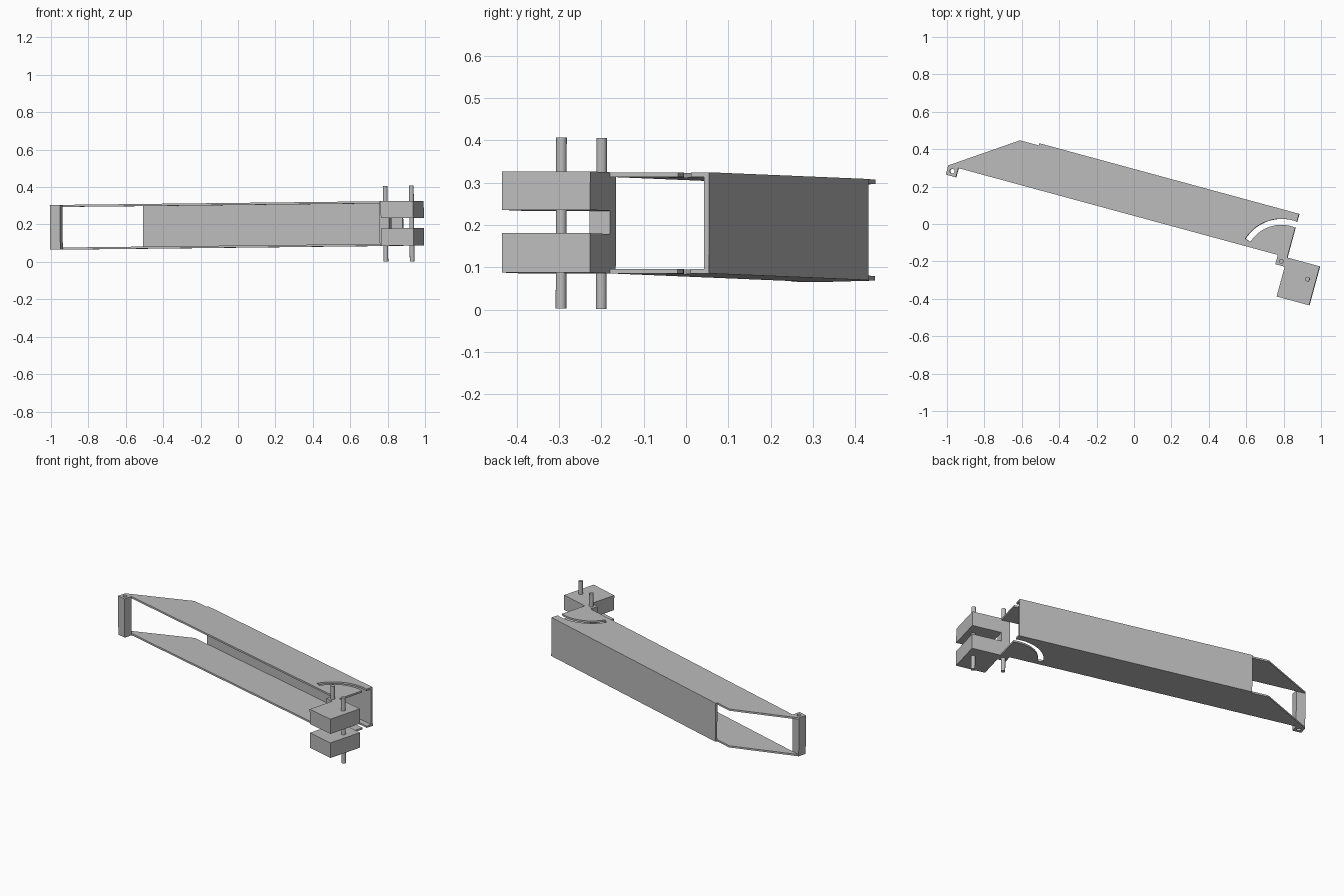
import bpy, bmesh, math
from mathutils import Matrix, Vector

if "Cube" in bpy.data.objects:
    bpy.data.objects.remove(bpy.data.objects["Cube"])

grey = bpy.data.materials.new("plain_grey")
grey.use_nodes = True
colour = (0.5, 0.5, 0.5, 1)
grey.diffuse_color = colour
grey.node_tree.nodes["Principled BSDF"].inputs["Base Color"].default_value = colour

# Parts are laid out along the arm, then swung and tilted into place
PLACE = (Matrix.Translation((0, 0, 0.0765))
         @ Matrix.Rotation(math.radians(-15.2), 4, 'Z')
         @ Matrix.Rotation(math.radians(-0.63), 4, 'Y'))
HEIGHT, SHEET = 0.239, 0.011
END, FRONT, BACK = 0.84, 0.042, 0.272
PIVOT = Vector((0.815, 0.014))


def finish(name, bm):
    bmesh.ops.recalc_face_normals(bm, faces=bm.faces)
    mesh = bpy.data.meshes.new(name)
    bm.to_mesh(mesh)
    bm.free()
    mesh.materials.append(grey)
    obj = bpy.data.objects.new(name, mesh)
    bpy.context.collection.objects.link(obj)
    obj.matrix_world = PLACE
    return obj


def prism(name, outline, z0, z1):
    bm = bmesh.new()
    face = bm.faces.new([bm.verts.new((x, y, z0)) for x, y in outline])
    top = bmesh.ops.extrude_face_region(bm, geom=[face])["geom"]
    bmesh.ops.translate(bm, vec=(0, 0, z1 - z0),
                        verts=[v for v in top if isinstance(v, bmesh.types.BMVert)])
    return finish(name, bm)


def box(name, x0, x1, y0, y1, z0, z1):
    return prism(name, [(x0, y0), (x1, y0), (x1, y1), (x0, y1)], z0, z1)


def circle(centre, r, n=24):
    return [(centre[0] + r * math.cos(math.tau * i / n),
             centre[1] + r * math.sin(math.tau * i / n)) for i in range(n)]


def arc(r, a0, a1, n=24):
    return [(PIVOT.x + r * math.cos(a0 + (a1 - a0) * i / n),
             PIVOT.y + r * math.sin(a0 + (a1 - a0) * i / n)) for i in range(n + 1)]


# Top and bottom plates with the curved slot open at the end
inner, outer = 0.195, 0.227
slot_end = math.radians(163)
reach = END - PIVOT.x
outline = [(-1.038, FRONT), (END, FRONT)]
outline += arc(inner, math.acos(reach / inner), slot_end)
outline += arc(outer, slot_end, math.acos(reach / outer))
outline += [(END, BACK), (-0.703, BACK)]
prism("bottom_plate", outline, 0, SHEET)
prism("top_plate", outline, HEIGHT - SHEET, HEIGHT)

# Back wall joining the plates
box("back_wall", -0.599, END, BACK, BACK + 0.012, 0, HEIGHT)

# Hinge posts at both ends, each bored for a pin
for name, x0, x1, hole in (("left_hinge_post", 0.788, END, PIVOT),
                           ("right_hinge_post", -1.038, -0.982, (-1.009, 0.018))):
    post = box(name, x0, x1, -0.009, FRONT, 0, HEIGHT)
    cutter = prism("bore_cutter", circle(hole, 0.0125), -0.1, HEIGHT + 0.1)
    cutter.hide_render = True
    mod = post.modifiers.new("bore", 'BOOLEAN')
    mod.operation, mod.object, mod.solver = 'DIFFERENCE', cutter, 'EXACT'
    bpy.context.view_layer.objects.active = post
    bpy.ops.object.modifier_apply(modifier="bore")
    bpy.data.objects.remove(cutter)

# Paired blocks beside the hinge
box("lower_block", END, 1.02, -0.174, FRONT, 0, 0.093)
box("upper_block", END, 1.02, -0.174, FRONT, 0.148, HEIGHT)

# Pins through the hinge and the blocks
for name, centre in (("hinge_pin", PIVOT), ("block_pin", (0.975, -0.041))):
    pin = prism(name, circle(centre, 0.0125), -0.084, 0.32)
    bpy.ops.object.select_all(action='DESELECT')
    pin.select_set(True)
    bpy.context.view_layer.objects.active = pin
    bpy.ops.object.shade_smooth_by_angle()
